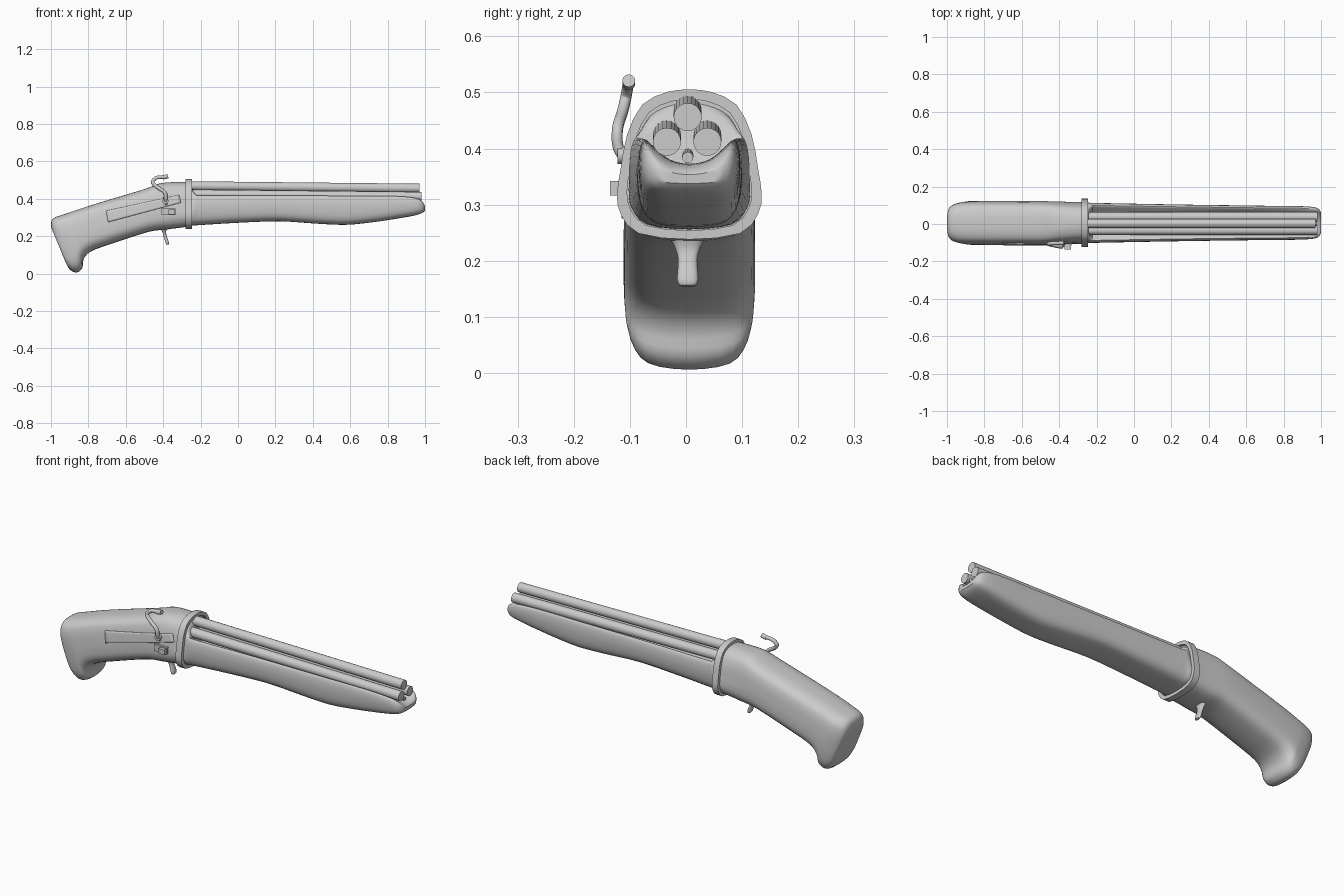
import bpy, bmesh, math
from mathutils import Vector

if "Cube" in bpy.data.objects:
    bpy.data.objects.remove(bpy.data.objects["Cube"])

CY = 0.006  # sideways centre of the body

# half cross-sections (across, up), from top middle to bottom middle
ROUND = [(0, 1), (.3, .985), (.65, .9), (.86, .7), (.95, .47), (1, .3), (.95, .17), (.7, .04), (0, 0)]
BLOCK = [(0, 1), (.45, .985), (.78, .91), (.92, .76), (.98, .55), (1, .35), (.95, .17), (.68, .04), (0, 0)]
GROOVE = [(0, .65), (.4, .72), (.72, .92), (.88, 1), (.98, .86), (1, .55), (.9, .2), (.6, .03), (0, 0)]
OVAL = [(0, 1), (.5, .97), (.87, .8), (1, .5), (.87, .2), (.5, .03), (0, 0)]


def spline(pts, n, closed=False):
    """Catmull-Rom through tuples of any length."""
    c, out = len(pts), []
    for i in range(c if closed else c - 1):
        idx = [(i + k) % c if closed else min(max(i + k, 0), c - 1) for k in (-1, 0, 1, 2)]
        a, b, d, e = (pts[j] for j in idx)
        for s in range(n):
            t = s / n
            out.append(tuple(.5 * (2*q + (r-p)*t + (2*p-5*q+4*r-w)*t*t + (3*q-p-3*r+w)*t**3)
                             for p, q, r, w in zip(a, b, d, e)))
    return out if closed else out + [tuple(pts[-1])]


def section(tx, tz, bx, bz, w, prof, n=3, cy=CY):
    """Ring spanned between a top and a bottom point, half width w."""
    full = prof + [(-u, v) for u, v in prof[-2:0:-1]]
    return [Vector((bx + (tx-bx)*v, cy + w*u, bz + (tz-bz)*v)) for u, v in spline(full, n, True)]


def finish(ob, angle=40):
    bpy.ops.object.select_all(action='DESELECT')
    ob.select_set(True)
    bpy.context.view_layer.objects.active = ob
    bpy.ops.object.shade_smooth_by_angle(angle=math.radians(angle))
    return ob


def add(name, bm):
    bmesh.ops.recalc_face_normals(bm, faces=bm.faces)
    me = bpy.data.meshes.new(name)
    bm.to_mesh(me)
    bm.free()
    ob = bpy.data.objects.new(name, me)
    bpy.context.collection.objects.link(ob)
    return finish(ob)


def loft(name, rings, loop=False):
    bm = bmesh.new()
    vs = [[bm.verts.new(p) for p in r] for r in rings]
    n = len(vs[0])
    for a, b in zip(vs, vs[1:] + (vs[:1] if loop else [])):
        for i in range(n):
            j = (i + 1) % n
            bm.faces.new((a[i], a[j], b[j], b[i]))
    if not loop:
        bm.faces.new(vs[0])
        bm.faces.new(vs[-1])
    return add(name, bm)


def rod(name, a, b, r, sides=20):
    a, b = Vector(a), Vector(b)
    bpy.ops.mesh.primitive_cylinder_add(vertices=sides, radius=r, depth=(b-a).length, location=(a+b)/2)
    ob = bpy.context.object
    ob.name = name
    ob.rotation_euler = (b-a).to_track_quat('Z', 'Y').to_euler()
    return finish(ob)


def box(name, x0, x1, y0, y1, z0, z1):
    bpy.ops.mesh.primitive_cube_add(size=1, location=((x0+x1)/2, (y0+y1)/2, (z0+z1)/2))
    ob = bpy.context.object
    ob.name = name
    ob.scale = (x1-x0, y1-y0, z1-z0)
    return ob


# stock with curled grip and flat butt
stock_rows = [(-.26, .49, -.26, .252, .112), (-.33, .49, -.33, .243, .112), (-.42, .482, -.39, .235, .114),
              (-.5, .452, -.48, .223, .116), (-.74, .38, -.685, .157, .117), (-.87, .338, -.79, .117, .117),
              (-.94, .314, -.826, .075, .117), (-.977, .302, -.832, .03, .114),
              (-.996, .284, -.862, .006, .107), (-.999, .25, -.9, .022, .095), (-.985, .215, -.926, .07, .078)]
rings = []
for i, r in enumerate(spline(stock_rows, 3)):
    k = min(i / 9, 1)
    prof = [(a[0]*(1-k) + b[0]*k, a[1]*(1-k) + b[1]*k) for a, b in zip(ROUND, BLOCK)]
    rings.append(section(*r, prof))
stock = loft("stock", rings)

# grooved fore-end, full at the collar and rounded at the nose: x, top, bottom, half width, groove
fore_rows = [(-.26, .48, .256, .108, 0), (-.245, .47, .257, .108, .2), (-.225, .43, .258, .107, .85),
             (-.2, .418, .26, .106, 1), (0, .418, .272, .102, 1), (.22, .418, .28, .098, 1),
             (.41, .417, .268, .095, 1), (.57, .416, .261, .093, 1), (.705, .416, .273, .091, 1),
             (.85, .414, .294, .09, 1), (.945, .405, .311, .086, 1), (.984, .387, .324, .076, 1),
             (1, .362, .338, .055, 1)]
rings = []
for x, t, b, w, g in spline(fore_rows, 3):
    g = min(max(g, 0), 1)
    prof = [(p[0]*(1-g) + q[0]*g, p[1]*(1-g) + q[1]*g) for p, q in zip(ROUND, GROOVE)]
    rings.append(section(x, t, x, b, w, prof))
loft("fore_end", rings)

# collar band between stock and fore-end
X0, X1 = -.28, -.246
OUT, INN = (.505, .238, .129), (.487, .254, .111)
loft("collar", [section(x, t, x, b, w, ROUND, 2) for x, (t, b, w) in
                ((X0, OUT), (X1, OUT), (X1, INN), (X0, INN))], loop=True)

# three barrels and the ramrod beneath
rod("barrel_top", (-.27, .003, .469), (.97, .003, .456), .025)
for side, y in (("left", -.034), ("right", .038)):
    rod("barrel_" + side, (-.27, y, .425), (.98, y, .412), .025)
rod("ramrod", (-.25, .003, .39), (.975, .003, .384), .01, 12)

# lock plate, wrapped onto the stock side
corners = [Vector(c) for c in ((-.705, -.3, .335), (-.315, -.3, .42), (-.305, -.3, .38), (-.695, -.3, .275))]
bm = bmesh.new()
N, M = 24, 6
grid = [[bm.verts.new(corners[0].lerp(corners[1], i/N).lerp(corners[3].lerp(corners[2], i/N), j/M))
         for j in range(M+1)] for i in range(N+1)]
for i in range(N):
    for j in range(M):
        bm.faces.new((grid[i][j], grid[i+1][j], grid[i+1][j+1], grid[i][j+1]))
plate = add("lock_plate", bm)
wrap = plate.modifiers.new("wrap", 'SHRINKWRAP')
wrap.target = stock
wrap.wrap_method = 'PROJECT'
wrap.use_project_x = wrap.use_project_z = False
wrap.use_project_y = True
wrap.use_positive_direction = wrap.use_negative_direction = True
wrap.cull_face = 'BACK'
thick = plate.modifiers.new("thick", 'SOLIDIFY')
thick.thickness, thick.offset = .01, 0

# priming pan: backing piece and raised block
box("pan_back", -.41, -.335, -.117, -.09, .313, .348)
box("pan_block", -.372, -.337, -.135, -.1, .316, .342)

# curved hammer
path = [(-.385, -.10, .372), (-.387, -.12, .40), (-.392, -.122, .435), (-.437, -.113, .466), (-.457, -.107, .492),
        (-.432, -.103, .514), (-.392, -.102, .516)]
cu = bpy.data.curves.new("hammer", 'CURVE')
cu.dimensions = '3D'
cu.bevel_depth, cu.bevel_resolution, cu.use_fill_caps = .01, 3, True
sp = cu.splines.new('POLY')
pts = spline(path, 5)
sp.points.add(len(pts) - 1)
for p, co in zip(sp.points, pts):
    p.co = (*co, 1)
hammer = bpy.data.objects.new("hammer", cu)
bpy.context.collection.objects.link(hammer)
bpy.ops.object.select_all(action='DESELECT')
hammer.select_set(True)
bpy.context.view_layer.objects.active = hammer
bpy.ops.object.convert(target='MESH')
finish(bpy.context.object)
rod("hammer_tip", (-.4, -.102, .515), (-.374, -.102, .521), .0115, 12)
rod("hammer_pivot", (-.388, -.08, .388), (-.388, -.122, .388), .016, 16)

# trigger, flared where it meets the stock
loft("trigger", [section(*r, OVAL, 2, .003) for r in spline(
    [(-.425, .255, -.375, .255, .04), (-.406, .226, -.384, .226, .024), (-.398, .2, -.381, .203, .017),
     (-.387, .165, -.37, .169, .019), (-.381, .154, -.37, .157, .014)], 3)])
